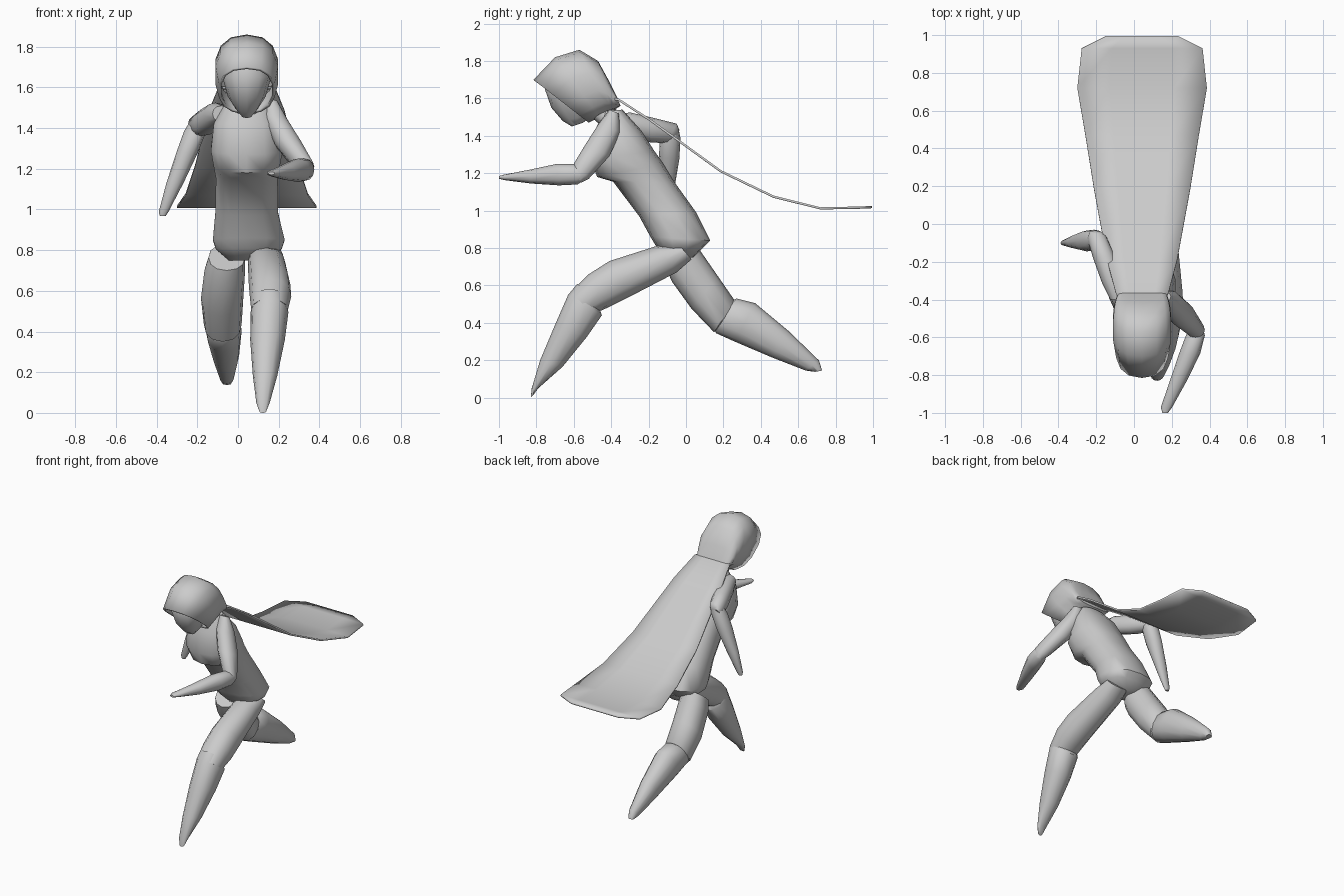
import bpy, bmesh, math

CX = 0.043  # body centre line


def finish(name, bm, angle=50, thick=0):
    bmesh.ops.recalc_face_normals(bm, faces=bm.faces)
    me = bpy.data.meshes.new(name)
    bm.to_mesh(me)
    bm.free()
    ob = bpy.data.objects.new(name, me)
    bpy.context.collection.objects.link(ob)
    if thick:
        mod = ob.modifiers.new("thickness", 'SOLIDIFY')
        mod.thickness = thick
        mod.offset = -1
    bpy.ops.object.select_all(action='DESELECT')
    bpy.context.view_layer.objects.active = ob
    ob.select_set(True)
    bpy.ops.object.shade_smooth_by_angle(angle=math.radians(angle))
    return ob


def spow(v, p):
    return math.copysign(abs(v) ** p, v)


def loft(name, stations, n=12, power=2.2, open_start=False, thick=0):
    """Rings from (y, z of one edge, y, z of opposite edge, x centre, x radius)."""
    bm = bmesh.new()
    rings = []
    for ya, za, yb, zb, xc, xr in stations:
        ring = []
        for i in range(n):
            a = 2 * math.pi * i / n
            c, s = spow(math.cos(a), 2 / power), spow(math.sin(a), 2 / power)
            ring.append(bm.verts.new((xc + xr * s,
                                      (ya + yb) / 2 + (ya - yb) / 2 * c,
                                      (za + zb) / 2 + (za - zb) / 2 * c)))
        rings.append(ring)
    for r, q in zip(rings, rings[1:]):
        for i in range(n):
            j = (i + 1) % n
            bm.faces.new((r[i], r[j], q[j], q[i]))
    if not open_start:
        bm.faces.new(rings[0])
    bm.faces.new(rings[-1])
    return finish(name, bm, thick=thick)


# Torso with overhanging chest, leaning forward
loft("torso", [
    (-0.44, 1.53, -0.34, 1.54, CX, 0.10),
    (-0.49, 1.42, -0.24, 1.43, CX, 0.165),
    (-0.51, 1.27, -0.17, 1.32, CX, 0.18),
    (-0.475, 1.18, -0.12, 1.25, CX, 0.165),
    (-0.39, 1.155, -0.06, 1.15, CX, 0.155),
    (-0.25, 0.97, 0.055, 0.99, CX, 0.158),
    (-0.19, 0.86, 0.13, 0.84, CX + 0.01, 0.18),
    (-0.16, 0.81, 0.09, 0.80, CX + 0.01, 0.165),
    (-0.10, 0.75, 0.04, 0.75, CX, 0.09)], n=14, power=2.4)

# Neck
loft("neck", [
    (-0.58, 1.56, -0.44, 1.60, CX, 0.06),
    (-0.46, 1.46, -0.34, 1.51, CX, 0.08)])

# Face inside the hood
loft("face", [
    (-0.73, 1.72, -0.50, 1.72, CX, 0.115),
    (-0.755, 1.65, -0.50, 1.65, CX, 0.12),
    (-0.72, 1.55, -0.48, 1.56, CX, 0.093),
    (-0.66, 1.48, -0.50, 1.51, CX, 0.055),
    (-0.61, 1.45, -0.55, 1.47, CX, 0.025)])

# Hood, open at the front
loft("hood", [
    (-0.815, 1.70, -0.52, 1.47, CX, 0.14),
    (-0.70, 1.82, -0.46, 1.50, CX, 0.157),
    (-0.57, 1.86, -0.42, 1.52, CX, 0.157),
    (-0.47, 1.80, -0.40, 1.53, CX, 0.15),
    (-0.41, 1.69, -0.38, 1.54, CX, 0.14),
    (-0.37, 1.61, -0.35, 1.56, CX, 0.125)],
    n=14, power=2.4, open_start=True, thick=0.014)

# Cape streaming behind: y, z, half width
bm = bmesh.new()
rows = []
for y, z, w in [(-0.41, 1.605, 0.12), (-0.36, 1.60, 0.14), (-0.19, 1.49, 0.185),
                (0.19, 1.215, 0.255), (0.47, 1.08, 0.30), (0.72, 1.018, 0.343),
                (0.93, 1.022, 0.32), (0.995, 1.025, 0.19)]:
    rows.append([bm.verts.new((CX + w * t, y, z)) for t in (-1, -0.5, 0, 0.5, 1)])
for r, q in zip(rows, rows[1:]):
    for i in range(4):
        bm.faces.new((r[i], r[i + 1], q[i + 1], q[i]))
finish("cape", bm, thick=0.012)

# Forward leg
loft("front_thigh", [
    (-0.04, 0.82, 0.03, 0.74, 0.14, 0.08),
    (-0.16, 0.81, -0.05, 0.67, 0.14, 0.092),
    (-0.41, 0.73, -0.31, 0.535, 0.155, 0.102),
    (-0.52, 0.66, -0.41, 0.485, 0.16, 0.102),
    (-0.62, 0.56, -0.49, 0.45, 0.155, 0.09)])
loft("front_calf", [
    (-0.58, 0.61, -0.47, 0.50, 0.155, 0.075),
    (-0.63, 0.55, -0.45, 0.44, 0.155, 0.093),
    (-0.70, 0.39, -0.53, 0.325, 0.145, 0.085),
    (-0.78, 0.20, -0.66, 0.165, 0.133, 0.06),
    (-0.825, 0.05, -0.79, 0.05, 0.123, 0.033),
    (-0.83, 0.0, -0.812, 0.02, 0.122, 0.018)])

# Trailing leg
loft("back_thigh", [
    (0.05, 0.83, -0.11, 0.70, -0.055, 0.09),
    (0.08, 0.78, -0.075, 0.62, -0.065, 0.10),
    (0.17, 0.65, 0.03, 0.475, -0.078, 0.104),
    (0.26, 0.52, 0.15, 0.35, -0.075, 0.093),
    (0.26, 0.48, 0.18, 0.37, -0.073, 0.07)])
loft("back_calf", [
    (0.21, 0.50, 0.15, 0.38, -0.075, 0.075),
    (0.27, 0.53, 0.16, 0.345, -0.075, 0.088),
    (0.37, 0.505, 0.26, 0.30, -0.07, 0.088),
    (0.55, 0.355, 0.46, 0.215, -0.06, 0.066),
    (0.71, 0.20, 0.64, 0.145, -0.055, 0.035),
    (0.728, 0.145, 0.69, 0.138, -0.054, 0.02)])

# Arm reaching forward
loft("forward_upper_arm", [
    (-0.41, 1.54, -0.36, 1.52, 0.16, 0.035),
    (-0.47, 1.46, -0.35, 1.42, 0.185, 0.06),
    (-0.54, 1.35, -0.41, 1.29, 0.25, 0.068),
    (-0.60, 1.25, -0.52, 1.17, 0.325, 0.05),
    (-0.60, 1.20, -0.56, 1.15, 0.335, 0.03)])
loft("forward_forearm", [
    (-0.55, 1.23, -0.55, 1.16, 0.33, 0.035),
    (-0.60, 1.25, -0.58, 1.14, 0.325, 0.05),
    (-0.69, 1.25, -0.68, 1.135, 0.295, 0.056),
    (-0.83, 1.22, -0.83, 1.145, 0.235, 0.045),
    (-0.97, 1.193, -0.97, 1.163, 0.172, 0.03),
    (-1.0, 1.185, -1.0, 1.17, 0.165, 0.015)])

# Arm swinging back
loft("rear_upper_arm", [
    (-0.40, 1.51, -0.40, 1.43, -0.08, 0.045),
    (-0.30, 1.525, -0.32, 1.40, -0.11, 0.06),
    (-0.17, 1.495, -0.19, 1.365, -0.155, 0.062),
    (-0.05, 1.465, -0.10, 1.36, -0.195, 0.052),
    (-0.035, 1.43, -0.06, 1.37, -0.205, 0.035)])
loft("rear_forearm", [
    (-0.12, 1.43, -0.04, 1.44, -0.195, 0.04),
    (-0.14, 1.38, -0.03, 1.39, -0.21, 0.055),
    (-0.145, 1.28, -0.035, 1.28, -0.25, 0.053),
    (-0.13, 1.13, -0.06, 1.13, -0.31, 0.042),
    (-0.115, 0.99, -0.085, 0.99, -0.365, 0.024),
    (-0.108, 0.967, -0.092, 0.967, -0.37, 0.014)])
